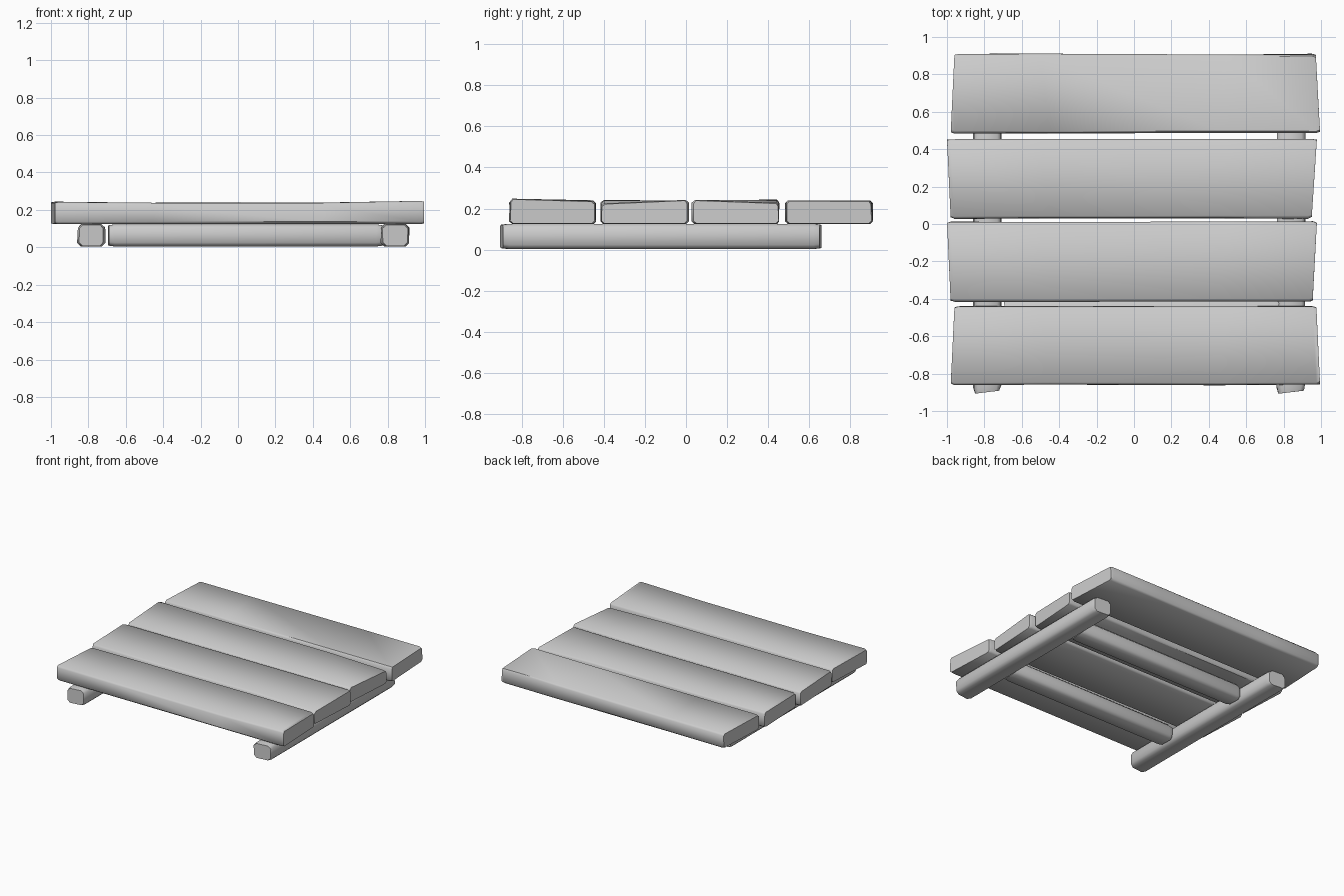
import bpy, bmesh, random
from math import radians

if "Cube" in bpy.data.objects:
    bpy.data.objects.remove(bpy.data.objects["Cube"])

random.seed(4)


def timber(name, axis, stations, w0, w1, z0, c):
    """Loft a chamfered board. Each station: (length at low side, length at high side, top z low, top z high, inset)."""
    bm = bmesh.new()
    rings = []
    for a, b, ta, tb, inset in stations:
        lo, hi = w0 + inset, w1 - inset
        zb = z0 + inset * 0.5
        ta, tb = ta - inset * 0.6, tb - inset * 0.6
        section = [(lo + c, zb), (hi - c, zb), (hi, zb + c), (hi, tb - c),
                   (hi - c, tb), (lo + c, ta), (lo, ta - c), (lo, zb + c)]
        ring = []
        for w, z in section:
            t = (w - w0) / (w1 - w0)
            l = a + (b - a) * t
            w += random.uniform(-0.003, 0.003)
            ring.append(bm.verts.new((l, w, z) if axis == 'x' else (w, l, z)))
        rings.append(ring)
    n = len(rings[0])
    for r, s in zip(rings, rings[1:]):
        for i in range(n):
            j = (i + 1) % n
            bm.faces.new((r[i], r[j], s[j], s[i]))
    bm.faces.new(rings[0])
    bm.faces.new(rings[-1])
    bmesh.ops.recalc_face_normals(bm, faces=bm.faces)
    mesh = bpy.data.meshes.new(name)
    bm.to_mesh(mesh)
    bm.free()
    obj = bpy.data.objects.new(name, mesh)
    bpy.context.collection.objects.link(obj)
    bpy.ops.object.select_all(action='DESELECT')
    obj.select_set(True)
    bpy.context.view_layer.objects.active = obj
    bpy.ops.object.shade_smooth_by_angle(angle=radians(50))
    return obj


# Deck planks: y range, left end x (low, high y), right end x, end heights (left pair, right pair)
planks = [
    ("front_plank", -0.86, -0.44, (-0.98, -0.96), (0.995, 0.975), (0.242, 0.235), (0.248, 0.237)),
    ("mid_front_plank", -0.415, 0.012, (-0.98, -1.0), (0.955, 0.978), (0.242, 0.238), (0.225, 0.242)),
    ("mid_back_plank", 0.03, 0.455, (-0.98, -1.0), (0.95, 0.978), (0.236, 0.244), (0.242, 0.228)),
    ("back_plank", 0.485, 0.908, (-0.98, -0.96), (0.995, 0.972), (0.240, 0.238), (0.240, 0.238)),
]
for name, y0, y1, left, right, zl, zr in planks:
    timber(name, 'x', [
        (*left, *zl, 0.006),
        (left[0] + 0.02, left[1] + 0.02, *zl, 0.0),
        (-0.45, -0.5, 0.238, 0.238, 0.0),
        (0.45, 0.5, 0.238, 0.240, 0.0),
        (right[0] - 0.02, right[1] - 0.02, *zr, 0.0),
        (*right, *zr, 0.006)], y0, y1, 0.124, 0.013)

# Runners along the depth under the deck
for name, x0, x1 in (("left_runner", -0.858, -0.71), ("right_runner", 0.765, 0.915)):
    timber(name, 'y', [
        (-0.908, -0.89, 0.125, 0.125, 0.008),
        (-0.875, -0.86, 0.125, 0.125, 0.0),
        (0.63, 0.62, 0.125, 0.125, 0.0),
        (0.662, 0.65, 0.125, 0.125, 0.008)], x0, x1, 0.003, 0.02)

# Cross beams between the runners
for name, y0, y1 in (("front_cross_beam", -0.54, -0.395), ("back_cross_beam", 0.21, 0.355)):
    timber(name, 'x', [
        (-0.69, -0.695, 0.122, 0.122, 0.008),
        (-0.66, -0.665, 0.122, 0.122, 0.0),
        (0.74, 0.745, 0.122, 0.122, 0.0),
        (0.77, 0.775, 0.122, 0.122, 0.008)], y0, y1, 0.005, 0.02)
